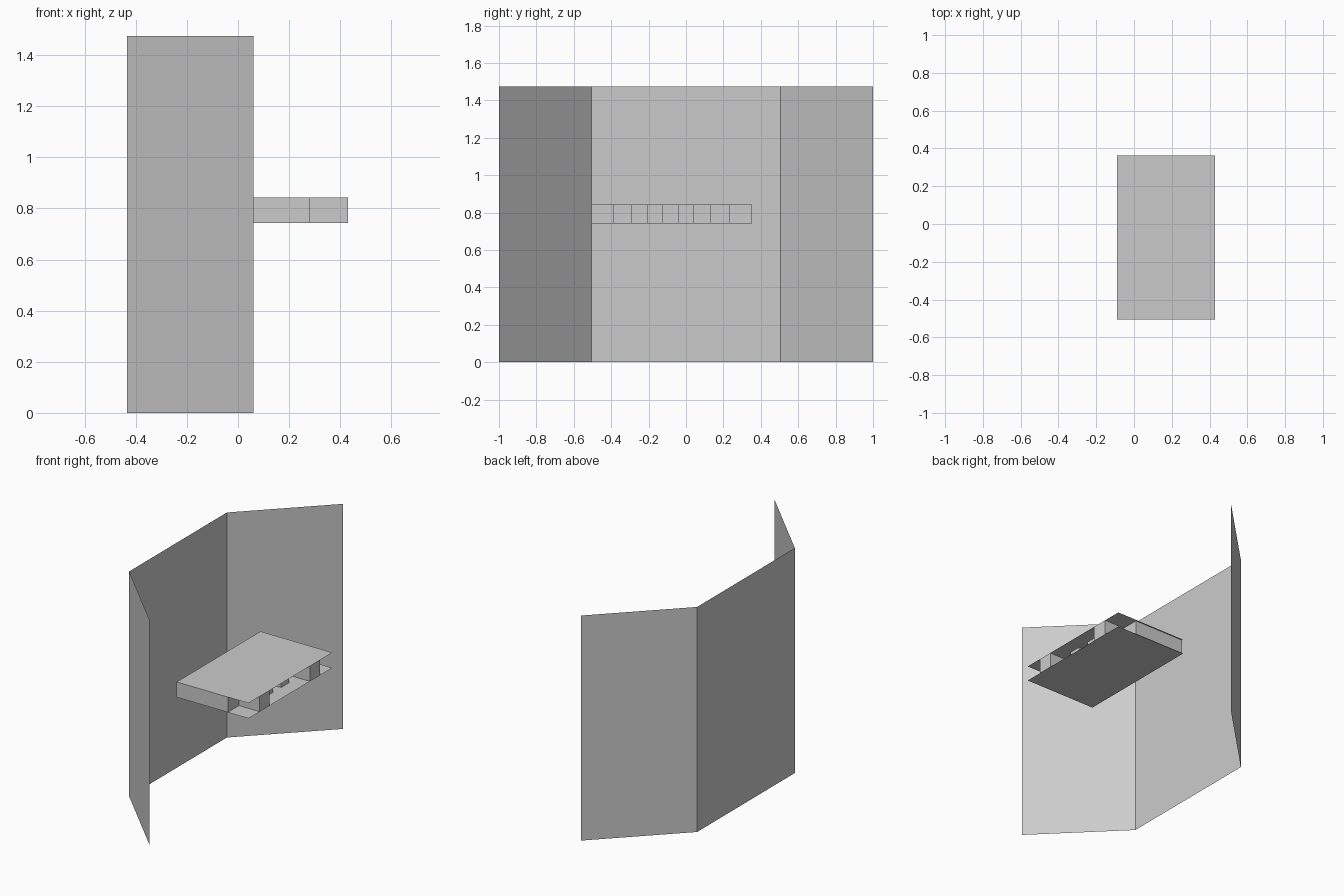
import bpy

if "Cube" in bpy.data.objects:
    bpy.data.objects.remove(bpy.data.objects["Cube"])


def make_mesh(name, verts, faces):
    mesh = bpy.data.meshes.new(name)
    mesh.from_pydata(verts, [], faces)
    obj = bpy.data.objects.new(name, mesh)
    bpy.context.collection.objects.link(obj)
    return obj


def sheet_wall(name, path, z0, z1):
    """Thin vertical sheet following a plan-view path."""
    n = len(path)
    verts = [(x, y, z0) for x, y in path] + [(x, y, z1) for x, y in path]
    faces = [(i, i + 1, n + i + 1, n + i) for i in range(n - 1)]
    return make_mesh(name, verts, faces)


def plate(name, x0, x1, y0, y1, z):
    verts = [(x0, y0, z), (x1, y0, z), (x1, y1, z), (x0, y1, z)]
    return make_mesh(name, verts, [(0, 1, 2, 3)])


# Three-panel folding screen
sheet_wall("folding_screen",
           [(0.06, -1.0), (-0.435, -0.506), (-0.435, 0.506), (0.06, 1.0)],
           0.0, 1.475)

# Floating shelf: top and bottom plates
Z0, Z1 = 0.743, 0.843
BACK, FRONT = -0.09, 0.43
plate("shelf_bottom", BACK, FRONT, -0.506, 0.362, Z0)
plate("shelf_top", BACK, FRONT, -0.506, 0.362, Z1)

# Shelf wall: closed back and ends, stepped front
ys = [-0.506, -0.39, -0.29, -0.205, -0.123, -0.04, 0.043, 0.13, 0.236, 0.352]
xs = [0.28, FRONT, 0.26, 0.34, 0.26, 0.34, 0.26, FRONT, 0.28]
path = [(BACK, ys[0])]
for x, ya, yb in zip(xs, ys, ys[1:]):
    path += [(x, ya), (x, yb)]
path += [(BACK, ys[-1]), (BACK, ys[0])]
sheet_wall("shelf_wall", path, Z0, Z1)
